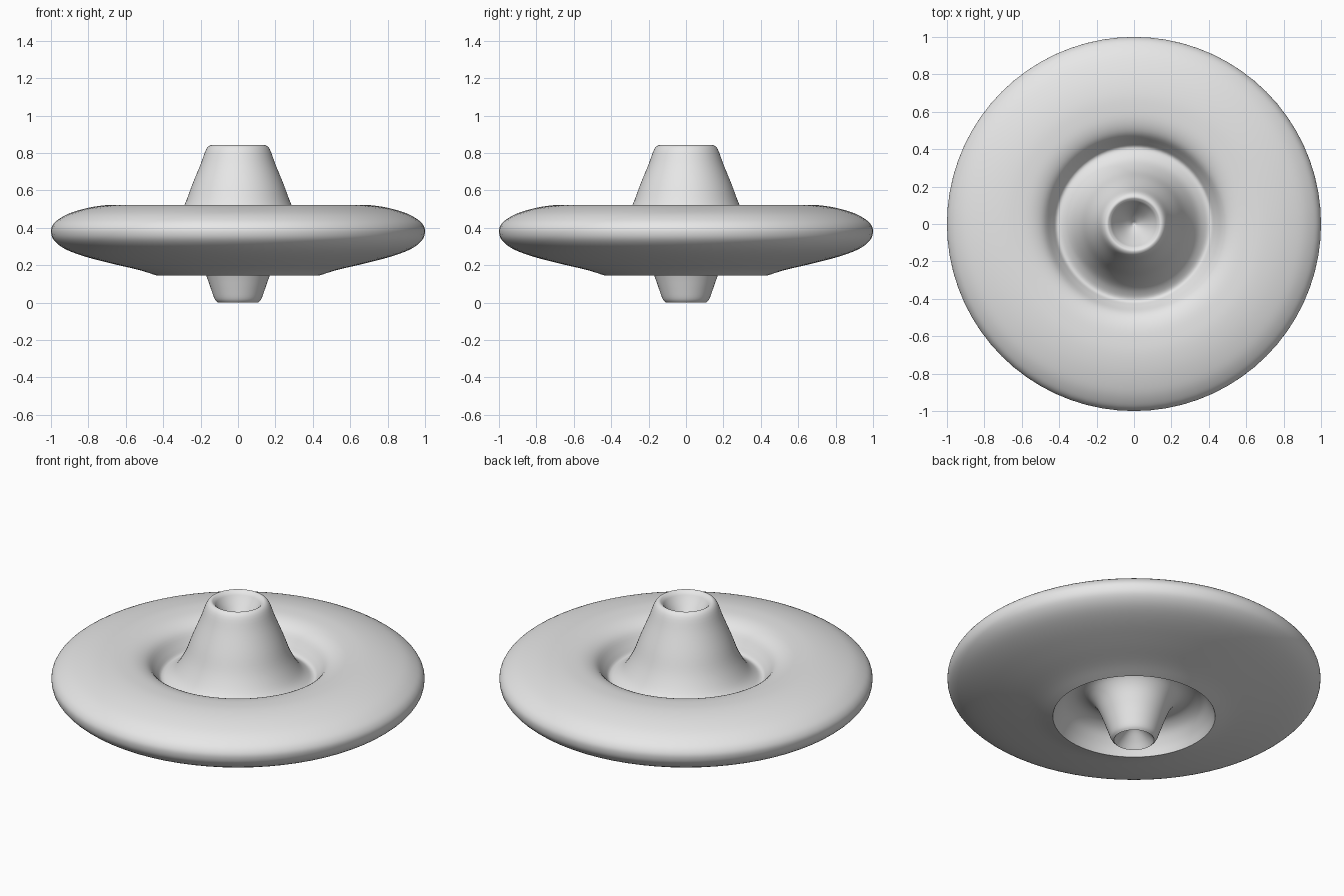
import bpy
import bmesh
import math
from mathutils import Vector

default = bpy.data.objects.get("Cube")
if default:
    bpy.data.objects.remove(default, do_unlink=True)

SEGMENTS = 72
STEPS = 4

grey = bpy.data.materials.new("plain_grey")
grey.use_nodes = True
colour = (0.8, 0.8, 0.8, 1)
grey.diffuse_color = colour
grey.node_tree.nodes["Principled BSDF"].inputs["Base Color"].default_value = colour


def smooth_run(points):
    """Catmull-Rom curve through the (radius, height) points."""
    p = [Vector(q) for q in points]
    p = [2 * p[0] - p[1]] + p + [2 * p[-1] - p[-2]]
    out = []
    for a, b, c, d in zip(p, p[1:], p[2:], p[3:]):
        for i in range(STEPS):
            t = i / STEPS
            out.append(0.5 * (2 * b + (c - a) * t + (2 * a - 5 * b + 4 * c - d) * t ** 2
                              + (3 * b - a - 3 * c + d) * t ** 3))
    return out + [p[-2]]


def lathe(name, runs):
    """Revolve runs of profile points; run ends stay sharp."""
    profile = []
    for run in runs:
        curve = smooth_run(run)
        profile += curve if not profile else curve[1:]
    bm = bmesh.new()
    verts = [bm.verts.new((max(q.x, 0), 0, q.y)) for q in profile]
    edges = [bm.edges.new(pair) for pair in zip(verts, verts[1:])]
    bmesh.ops.spin(bm, geom=verts + edges, cent=(0, 0, 0), axis=(0, 0, 1),
                   angle=math.tau, steps=SEGMENTS, use_merge=True)
    bmesh.ops.remove_doubles(bm, verts=bm.verts, dist=0.0005)
    bmesh.ops.recalc_face_normals(bm, faces=bm.faces)
    mesh = bpy.data.meshes.new(name)
    bm.to_mesh(mesh)
    bm.free()
    mesh.materials.append(grey)
    obj = bpy.data.objects.new(name, mesh)
    bpy.context.collection.objects.link(obj)
    bpy.ops.object.select_all(action="DESELECT")
    obj.select_set(True)
    bpy.context.view_layer.objects.active = obj
    bpy.ops.object.shade_smooth_by_angle(angle=math.radians(45))
    return obj


# Dimple in the tip, upper cone, trough and the round upper disc
dimple = [(0, 0.67), (0.05, 0.72), (0.1, 0.79), (0.125, 0.83)]
upper = [(0.125, 0.83), (0.145, 0.842), (0.17, 0.82), (0.2, 0.74), (0.245, 0.63),
         (0.285, 0.525), (0.33, 0.445), (0.37, 0.405), (0.41, 0.39), (0.44, 0.425),
         (0.485, 0.485), (0.55, 0.515), (0.64, 0.523), (0.72, 0.52), (0.81, 0.505),
         (0.9, 0.478), (0.96, 0.445), (0.99, 0.415), (1, 0.38), (0.985, 0.335),
         (0.93, 0.29), (0.83, 0.25), (0.68, 0.21), (0.53, 0.175), (0.435, 0.145)]

# Hollow underside, lower cone and the dimple in its foot
hollow = [(0.435, 0.145), (0.41, 0.2), (0.37, 0.255), (0.31, 0.285), (0.25, 0.275),
          (0.205, 0.225), (0.17, 0.145), (0.145, 0.075), (0.125, 0.02), (0.108, 0)]
foot = [(0.108, 0), (0.08, 0.035), (0.04, 0.075), (0, 0.1)]

lathe("spinning_disc", [dimple, upper, hollow, foot])
